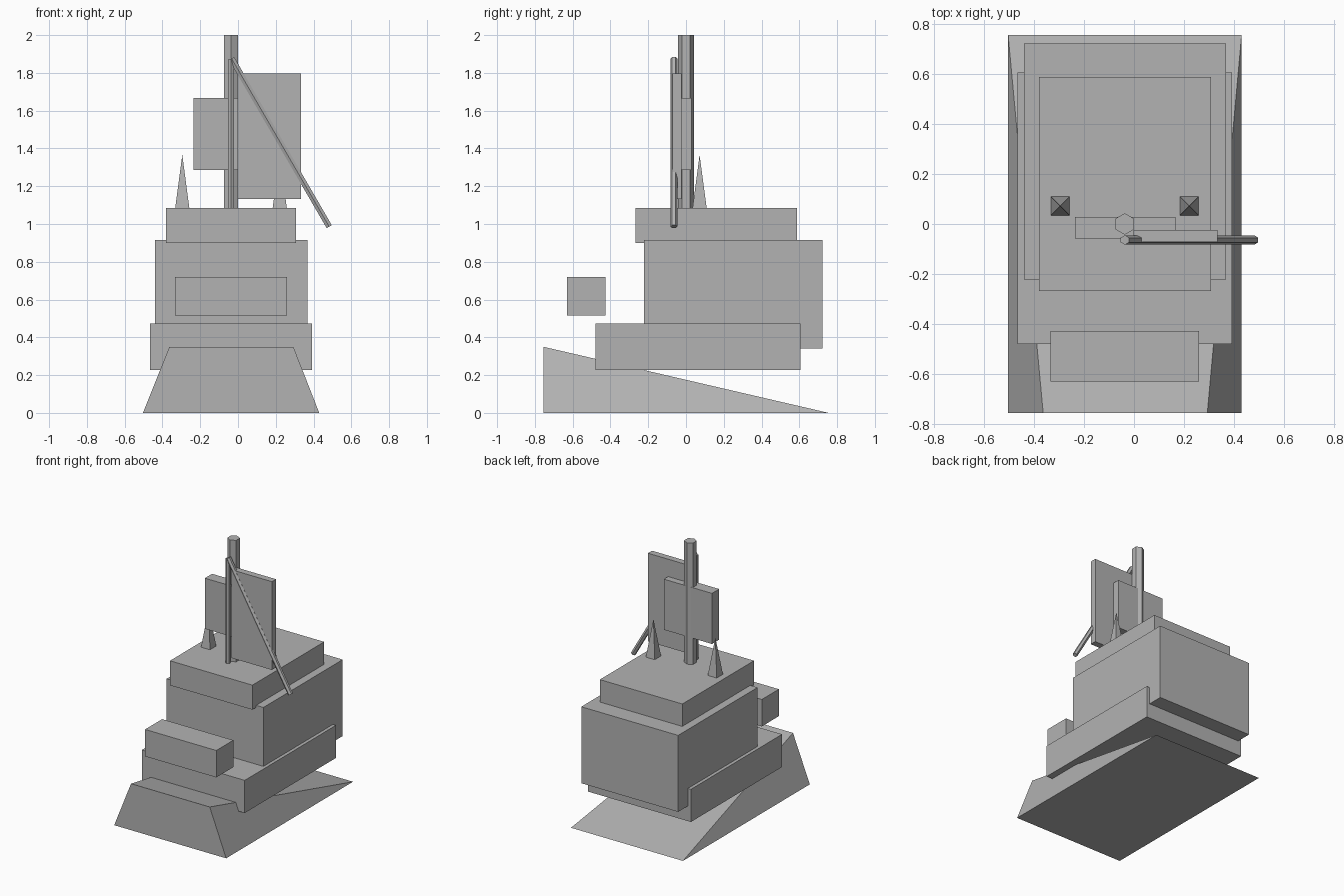
import bpy, math
from mathutils import Vector

if "Cube" in bpy.data.objects:
    bpy.data.objects.remove(bpy.data.objects["Cube"])

grey = bpy.data.materials.new("plain_grey")
grey.diffuse_color = (0.45, 0.45, 0.45, 1)
grey.use_nodes = True
grey.node_tree.nodes["Principled BSDF"].inputs["Base Color"].default_value = grey.diffuse_color


def mesh(name, verts, faces):
    me = bpy.data.meshes.new(name)
    me.from_pydata(verts, [], faces)
    me.materials.append(grey)
    ob = bpy.data.objects.new(name, me)
    bpy.context.collection.objects.link(ob)
    return ob


QUADS = [(0, 3, 2, 1), (4, 5, 6, 7), (0, 1, 5, 4),
         (1, 2, 6, 5), (2, 3, 7, 6), (3, 0, 4, 7)]


def box(name, x0, x1, y0, y1, z0, z1):
    ring = [(x0, y0), (x1, y0), (x1, y1), (x0, y1)]
    mesh(name, [(x, y, z) for z in (z0, z1) for x, y in ring], QUADS)


def hex_rod(name, start, end, radius):
    a, b = Vector(start), Vector(end)
    d = b - a
    side = Vector((0, 1, 0))            # one corner points along y
    up = d.cross(side).normalized()
    verts = []
    for p in (a, b):
        for i in range(6):
            t = math.tau * i / 6
            verts.append(p + radius * (math.cos(t) * side - math.sin(t) * up))
    faces = [(i, (i + 1) % 6, (i + 1) % 6 + 6, i + 6) for i in range(6)]
    faces += [tuple(range(5, -1, -1)), tuple(range(6, 12))]
    ob = mesh(name, verts, faces)
    # make all normals point outwards
    import bmesh
    bm = bmesh.new()
    bm.from_mesh(ob.data)
    bmesh.ops.recalc_face_normals(bm, faces=bm.faces)
    bm.to_mesh(ob.data)
    bm.free()


# sloping base: tall at the front, running out to an edge at the back
mesh("wedge_base",
     [(-0.503, -0.755, 0), (0.43, -0.755, 0), (0.43, 0.755, 0),
      (-0.503, 0.755, 0), (-0.363, -0.755, 0.35), (0.293, -0.755, 0.35)],
     [(0, 3, 2, 1), (0, 1, 5, 4), (4, 5, 2, 3), (1, 2, 5), (0, 4, 3)])

# stacked hull blocks
box("lower_block", -0.465, 0.392, -0.48, 0.606, 0.226, 0.472)
box("main_block", -0.44, 0.367, -0.222, 0.722, 0.34, 0.916)
box("top_deck", -0.38, 0.307, -0.267, 0.587, 0.9, 1.085)
box("front_block", -0.333, 0.26, -0.63, -0.427, 0.516, 0.719)

# mast and sail boards
hex_rod("mast", (-0.037, 0, 1.07), (-0.037, 0, 2.0), 0.043)
box("rear_sail", -0.236, 0.165, -0.058, 0.028, 1.285, 1.666)
box("front_sail", -0.002, 0.333, -0.072, -0.023, 1.132, 1.797)

# thin post and slanted boom
hex_rod("thin_post", (-0.038, -0.064, 1.07), (-0.038, -0.064, 1.87), 0.018)
hex_rod("slanted_boom", (-0.034, -0.064, 1.876), (0.483, -0.064, 0.986), 0.018)

# pair of spikes
for label, x in (("left", -0.295), ("right", 0.221)):
    r, y = 0.038, 0.072
    mesh(label + "_spike",
         [(x - r, y - r, 1.08), (x + r, y - r, 1.08), (x + r, y + r, 1.08),
          (x - r, y + r, 1.08), (x, y, 1.366)],
         [(0, 3, 2, 1), (0, 1, 4), (1, 2, 4), (2, 3, 4), (3, 0, 4)])
